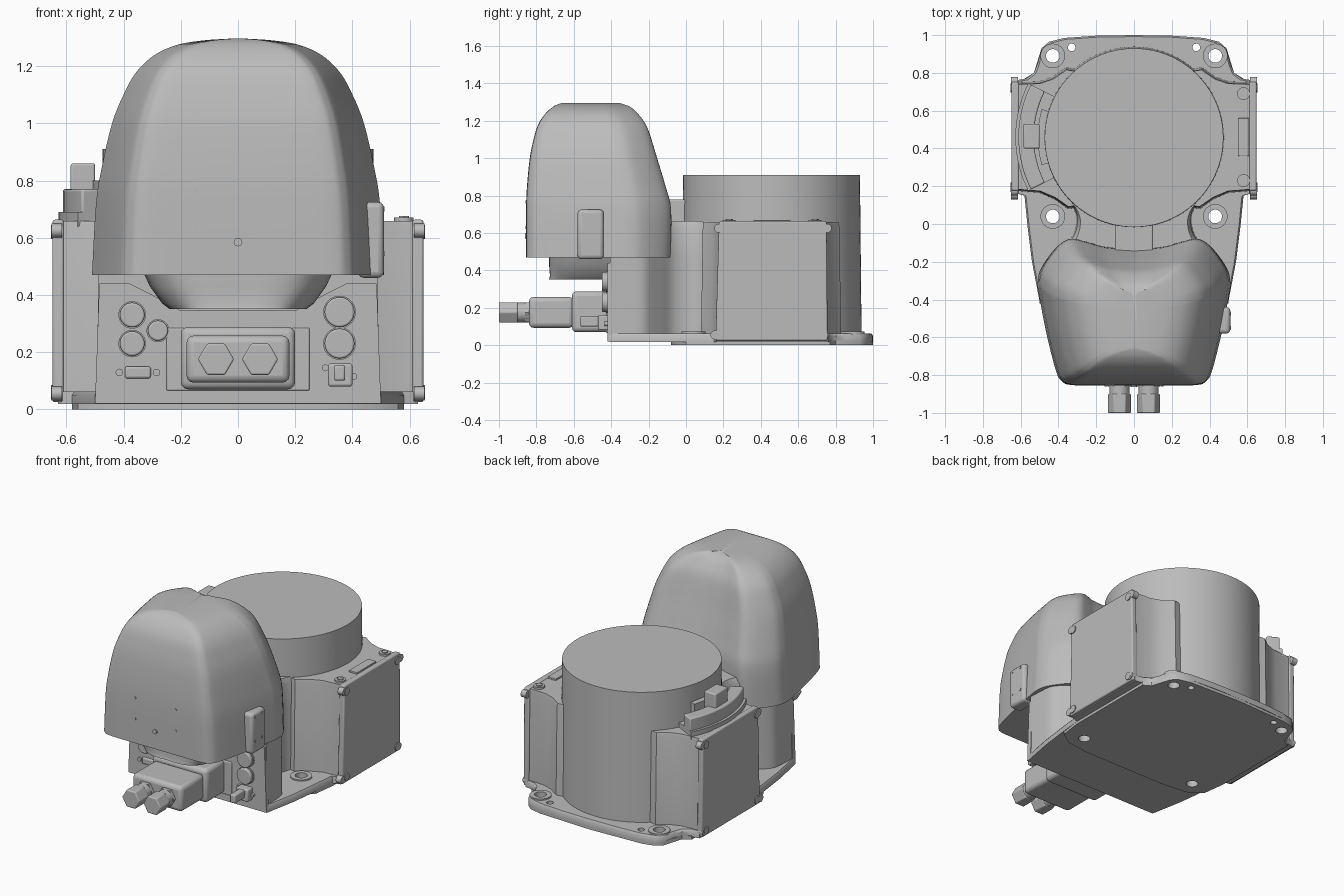
import bpy, bmesh, math
from mathutils import Matrix, Vector

cube = bpy.data.objects.get("Cube")
if cube:
    bpy.data.objects.remove(cube, do_unlink=True)

grey = bpy.data.materials.new("cast_grey")
grey.use_nodes = True
grey.diffuse_color = (0.5, 0.5, 0.5, 1)
grey.node_tree.nodes["Principled BSDF"].inputs["Base Color"].default_value = (0.5, 0.5, 0.5, 1)
parts = []


def finish(name, bm, bevel=0):
    bmesh.ops.recalc_face_normals(bm, faces=bm.faces)
    mesh = bpy.data.meshes.new(name)
    bm.to_mesh(mesh)
    bm.free()
    mesh.materials.append(grey)
    obj = bpy.data.objects.new(name, mesh)
    bpy.context.collection.objects.link(obj)
    if bevel:
        mod = obj.modifiers.new("Bevel", 'BEVEL')
        mod.width, mod.segments, mod.limit_method = bevel, 3, 'ANGLE'
        mod.angle_limit = math.radians(40)
    parts.append(obj)
    return obj


def smooth(pts, steps):
    """Catmull-Rom curve through tuples of any size."""
    p = [Vector(q) for q in [pts[0]] + list(pts) + [pts[-1]]]
    out = []
    for a, b, c, d in zip(p, p[1:], p[2:], p[3:]):
        for i in range(steps):
            t = i / steps
            out.append(b + (c - a) * t / 2 + (a * 2 - b * 5 + c * 4 - d) * t * t / 2
                       + (b * 3 - a - c * 3 + d) * t ** 3 / 2)
    return out + [p[-1]]


def mirrored(half):
    return list(half) + [(-x, y) for x, y in reversed(half) if x > 1e-5]


def loft(name, ring, levels, bevel=0):
    """Stack a plan outline; each level is z, x scale, y at 0, y at 1."""
    bm = bmesh.new()
    rows = [[bm.verts.new((x * w, y0 + (y1 - y0) * y, z)) for x, y in ring]
            for z, w, y0, y1 in levels]
    for low, high in zip(rows, rows[1:]):
        for i in range(len(ring)):
            j = (i + 1) % len(ring)
            bm.faces.new((low[i], low[j], high[j], high[i]))
    bm.faces.new(rows[0])
    bm.faces.new(rows[-1])
    return finish(name, bm, bevel)


def prism(name, ring, z0, z1, bevel=0):
    return loft(name, ring, [(z0, 1, 0, 1), (z1, 1, 0, 1)], bevel)


def box(name, xs, ys, zs, bevel=0.008):
    ring = [(xs[0], ys[0]), (xs[1], ys[0]), (xs[1], ys[1]), (xs[0], ys[1])]
    return prism(name, ring, zs[0], zs[1], bevel)


def add_cylinder(bm, axis, start, length, r, sides=32, r2=None, turn=0):
    direction = Vector({'X': (1, 0, 0), 'Y': (0, 1, 0), 'Z': (0, 0, 1)}[axis])
    place = Matrix.Translation(Vector(start) + direction * length / 2)
    spin = direction.to_track_quat('Z', 'Y').to_matrix().to_4x4()
    bmesh.ops.create_cone(bm, cap_ends=True, segments=sides, radius1=r,
                          radius2=r if r2 is None else r2, depth=length,
                          matrix=place @ spin @ Matrix.Rotation(turn, 4, 'Z'))


def cylinder(name, *args, bevel=0, **kw):
    bm = bmesh.new()
    add_cylinder(bm, *args, **kw)
    return finish(name, bm, bevel)


# Base plate and mounting floor
floor_half = [(0, 1), (.2, .997), (.37, .985), (.45, .965), (.49, .93), (.51, .85), (.53, .8),
              (.57, .77), (.63, .76), (.63, .165), (.58, .15), (.565, 0), (.54, -.2), (.5, -.41), (0, -.41)]
flange_half = [(0, 1), (.37, .985), (.45, .965), (.49, .93), (.53, .8), (.58, .77),
               (.58, .15), (.56, 0), (.47, -.06), (.3, -.08), (0, -.08)]
floor = loft("mounting_floor", mirrored(floor_half),
             [(.018, 1, 0, 1), (.05, 1, 0, 1), (.063, .985, 0, .992)])
flange = prism("base_flange", mirrored(flange_half), 0, .025)
cut_parts = [floor, flange]

# Bolt bosses, then through holes for bolts and locating pins
cutter_bm = bmesh.new()
for s in (-1, 1):
    for y in (.89, .04):
        cut_parts.append(cylinder("bolt_boss", 'Z', (s * .43, y, .03), .042, .065))
        add_cylinder(cutter_bm, 'Z', (s * .43, y, -.1), .4, .036)
    add_cylinder(cutter_bm, 'Z', (s * .33, .935, -.1), .4, .02)
cutter = finish("hole_cutter", cutter_bm)
for obj in cut_parts:
    mod = obj.modifiers.new("Holes", 'BOOLEAN')
    mod.operation, mod.object, mod.solver = 'DIFFERENCE', cutter, 'EXACT'
graph = bpy.context.evaluated_depsgraph_get()
for obj in cut_parts:
    mesh = bpy.data.meshes.new_from_object(obj.evaluated_get(graph))
    obj.modifiers.clear()
    obj.data = mesh
parts.remove(cutter)
bpy.data.objects.remove(cutter, do_unlink=True)

# Rear drum
cylinder("rear_drum", 'Z', (0, .457, .02), .89, .482, sides=96, r2=.473)

# Waisted front body with concave pockets around the front bolts
waist = smooth([(.49, -.3), (.475, -.22), (.4, -.14), (.33, -.07), (.305, .01), (.32, .08), (.38, .16)], 5)
body_half = [(0, -.405), (.495, -.405)] + [tuple(p) for p in waist] + [(.38, .3), (0, .3)]
loft("front_body", mirrored(body_half), [(.02, 1, 0, 1), (.47, .985, 0, 1), (.63, .98, 0, 1),
                                         (.665, .93, -.01, .96)])
box("neck_bridge", (-.1, .1), (-.2, .05), (.6, .78))

# Tall front hood
hood_half = smooth([(0, 0), (.4, 0), (.66, .004), (.75, .03), (.81, .1), (.91, .36), (.985, .62),
                    (1, .7), (.97, .8), (.82, .94), (.68, 1), (.5, .98), (.3, .945), (0, .93)], 4)
hood_levels = smooth([(.47, .51, -.855, -.085), (.72, .496, -.855, -.08), (.85, .475, -.85, -.11),
                      (1, .44, -.835, -.155), (1.1, .4, -.815, -.185), (1.18, .355, -.79, -.215),
                      (1.24, .29, -.75, -.26), (1.275, .21, -.71, -.3), (1.29, .12, -.68, -.34),
                      (1.296, .03, -.66, -.36)], 4)
loft("hood", mirrored([tuple(p) for p in hood_half]), hood_levels)
for s in (-1, 1):
    for z in (.63, .765):
        cylinder("hood_screw", 'Y', (s * .147, -.859, z), .01, .008, sides=16)
cylinder("hood_plug", 'Y', (0, -.862, .585), .02, .015, sides=20)

# Rounded housing under the hood
under = smooth([(0, -.73), (.14, -.73), (.24, -.7), (.31, -.62), (.33, -.5), (.33, -.4)], 4)
loft("hood_underside", mirrored([tuple(p) for p in under] + [(0, -.4)]),
     [(.35, .72, -.03, .93), (.37, .8, -.01, .97), (.43, .93, 0, 1), (.48, 1, 0, 1)])

# Side bracket
box("hood_bracket", (.42, .51), (-.58, -.44), (.46, .725), .02)
for y in (-.55, -.475):
    for z in (.545, .7):
        cylinder("bracket_screw", 'X', (.505, y, z), .008, .009, sides=16)

# Side electronics boxes with covers, mirrored
box_plan = [(.62, .175), (.62, .75), (.5, .755), (.43, .78), (.36, .83), (.2, .8), (.2, .1),
            (.35, .08), (.42, .13), (.5, .165)]
for s, side in ((1, "left"), (-1, "right")):
    ring = [(s * x, y) for x, y in box_plan]
    loft(side + "_box", ring, [(.03, 1, 0, 1), (.64, 1, .012, .985), (.658, .99, .015, .98)])
    cover = [(s * x, y) for x, y in ((.61, .158), (.648, .158), (.648, .757), (.61, .757))]
    loft(side + "_cover", cover, [(.025, 1, 0, 1), (.663, 1, .025, .985)], .008)
    for y in (.195, .72):
        for z in (.06, .62):
            cylinder("cover_screw", 'X', (s * .638, y, z), s * .016, .025, sides=20)
    for y in (.155, .735):
        for z in (.055, .625):
            cylinder("corner_boss", 'X', (s * .615, y + (.02 if z > .1 else 0), z), s * .037, .024, sides=20)

# Screws and a small port plate on the left box
for y in (.23, .69):
    cylinder("top_screw", 'Z', (.58, y, .65), .02, .034, sides=24)
    cylinder("top_screw_head", 'Z', (.58, y, .66), .016, .02, sides=6)
box("port_plate", (.55, .61), (.36, .56), (.65, .669), .003)

# Curved connector rail on the right box
angles = [math.radians(180 + 27 * i / 8) for i in range(-8, 9)]


def arc(r, order):
    return [(r * math.cos(a), .46 + r * math.sin(a)) for a in order]


prism("rail_base", arc(.628, angles) + arc(.46, angles[::-1]), .64, .69)
prism("connector_rail", arc(.612, angles) + arc(.53, angles[::-1]), .65, .77, .008)
prism("rail_web", arc(.51, angles[3:-3]) + arc(.46, angles[3:-3][::-1]), .65, .8)
box("connector_block", (-.585, -.5), (.4, .53), (.65, .86))

# Front panel with a notched top edge (drawn upright, one extruded face)
bm = bmesh.new()
panel = mirrored([(0, .345), (.2, .345), (.3, .4), (.38, .44), (.485, .44), (.5, .02), (0, .02)])
face = bm.faces.new([bm.verts.new((x, -.42, z)) for x, z in panel])
moved = bmesh.ops.extrude_face_region(bm, geom=[face])["geom"]
bmesh.ops.translate(bm, vec=(0, .03, 0), verts=[v for v in moved if isinstance(v, bmesh.types.BMVert)])
finish("front_panel", bm)

# Cable connector housing and two hex glands
box("connector_mount", (-.25, .25), (-.428, -.41), (.065, .285), .006)
box("connector_flange", (-.2, .2), (-.61, -.41), (.07, .288), .025)
box("connector_housing", (-.18, .18), (-.84, -.6), (.093, .258), .025)
for x in (-.077, .077):
    cylinder("gland_neck", 'Y', (x, -.91, .175), .08, .053)
    cylinder("gland_nut", 'Y', (x, -.86, .175), .025, .06, sides=6, turn=math.pi / 6)
    cylinder("gland_cap", 'Y', (x, -1, .175), .1, .063, sides=6, turn=math.pi / 6, bevel=.006)

# Round ports on the front panel
for x, z, r in ((-.37, .33, .043), (-.37, .23, .043), (-.28, .275, .035), (.355, .34, .052), (.355, .23, .052)):
    cylinder("round_port", 'Y', (x, -.45, z), .04, r, bevel=.006)
    cylinder("port_collar", 'Y', (x, -.428, z), .02, r + .005)

# Data port and power port
box("data_port", (-.395, -.305), (-.432, -.41), (.108, .15))
for x in (-.415, -.285):
    cylinder("data_port_screw", 'Y', (x, -.43, .129), .02, .013, sides=16)
box("power_port", (.315, .4), (-.47, -.41), (.08, .16))
box("power_plug", (.335, .375), (-.565, -.46), (.1, .155))
for x, z in ((.305, .145), (.405, .115)):
    cylinder("power_port_screw", 'Y', (x, -.435, z), .025, .012, sides=16)

# Smooth shading with sharp edges kept
bpy.ops.object.select_all(action='DESELECT')
for obj in parts:
    obj.select_set(True)
bpy.context.view_layer.objects.active = parts[0]
bpy.ops.object.shade_smooth_by_angle(angle=math.radians(35))
